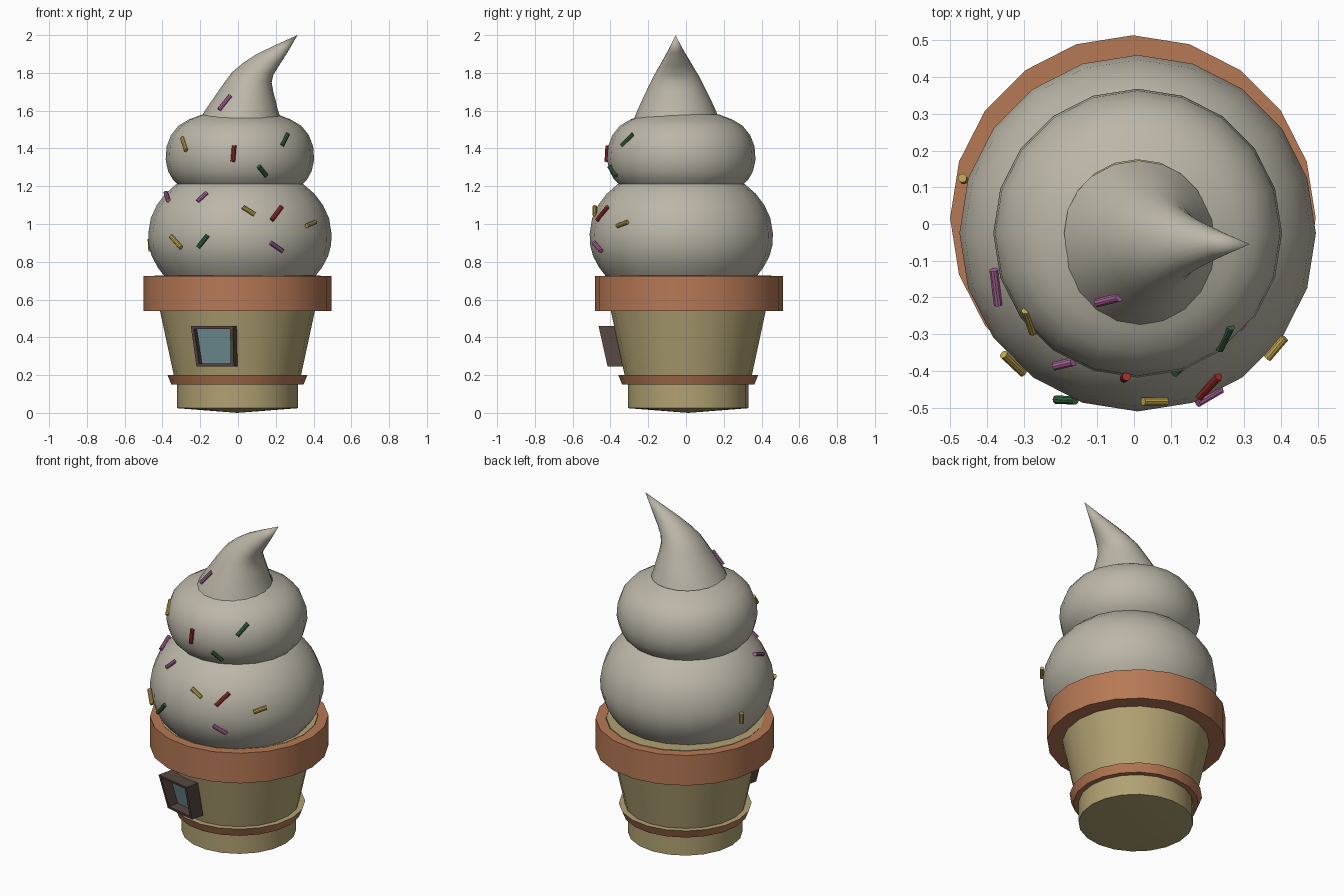
import bpy, bmesh, math
from mathutils import Vector

if "Cube" in bpy.data.objects:
    bpy.data.objects.remove(bpy.data.objects["Cube"])

SIDES = 20


def material(name, rgb):
    m = bpy.data.materials.new(name)
    m.diffuse_color = (*rgb, 1)
    m.use_nodes = True
    m.node_tree.nodes["Principled BSDF"].inputs["Base Color"].default_value = m.diffuse_color
    return m


CREAM = material("cream", (0.50, 0.47, 0.39))
TAN = material("wafer", (0.44, 0.36, 0.17))
BROWN = material("rim_brown", (0.47, 0.19, 0.09))
FRAME = material("frame_brown", (0.10, 0.065, 0.055))
GLASS = material("glass", (0.17, 0.29, 0.31))
COLORS = {"pink": material("pink", (0.45, 0.14, 0.36)),
          "yellow": material("yellow", (0.55, 0.40, 0.08)),
          "red": material("red", (0.38, 0.03, 0.03)),
          "green": material("green", (0.04, 0.14, 0.05))}


def finish(bm, name, *mats, recalc=True):
    if recalc:
        bmesh.ops.recalc_face_normals(bm, faces=bm.faces[:])
    me = bpy.data.meshes.new(name)
    bm.to_mesh(me)
    bm.free()
    for m in mats:
        me.materials.append(m)
    me.shade_smooth()
    me.set_sharp_from_angle(angle=math.radians(32))
    ob = bpy.data.objects.new(name, me)
    bpy.context.collection.objects.link(ob)
    return ob


def skin(bm, rings, closed=False):
    n = len(rings[0])
    pairs = list(zip(rings, rings[1:])) + ([(rings[-1], rings[0])] if closed else [])
    for a, b in pairs:
        for i in range(n):
            j = (i + 1) % n
            bm.faces.new((a[i], a[j], b[j], b[i]))
    bmesh.ops.remove_doubles(bm, verts=bm.verts[:], dist=1e-5)


def lathe(name, profile, center, mat, closed=False):
    bm = bmesh.new()
    rings = []
    for r, z in profile:
        rings.append([bm.verts.new((center[0] + r * math.sin(k * math.tau / SIDES),
                                    center[1] + r * math.cos(k * math.tau / SIDES), z))
                      for k in range(SIDES)])
    skin(bm, rings, closed)
    return finish(bm, name, mat)


# Wafer cone: foot, flared ring, cup and thick rim
C = (-0.003, 0.012)
lathe("cone_foot", [(0, 0), (0.32, 0.025), (0.32, 0.16)], C, TAN)
lathe("cone_ring", [(0.31, 0.15), (0.35, 0.15), (0.37, 0.2)], C, BROWN)
lathe("cone_cup", [(0.37, 0.2), (0.337, 0.2), (0.41, 0.54), (0.44, 0.68),
                   (0.44, 0.727), (0, 0.727)], C, TAN)
lathe("cone_rim", [(0.405, 0.54), (0.4975, 0.54), (0.4975, 0.725), (0.44, 0.725)],
      (-0.003, 0.016), BROWN, closed=True)

# Two ice cream swirls
S = (0.01, -0.025)
lathe("lower_scoop", [(0.40, 0.725), (0.435, 0.77), (0.467, 0.83), (0.483, 0.89),
                      (0.485, 0.95), (0.472, 1.03), (0.44, 1.10), (0.395, 1.16),
                      (0.335, 1.212), (0.28, 1.24)], S, CREAM)
lathe("upper_scoop", [(0.325, 1.205), (0.355, 1.235), (0.38, 1.28), (0.393, 1.34),
                      (0.388, 1.41), (0.365, 1.47), (0.325, 1.52), (0.27, 1.553),
                      (0.20, 1.58)], S, CREAM)

# Curled tip: tilted rings given by left point, right point and half depth
tip = [(-0.205, 1.55, 0.23, 1.55, 0.228), (-0.165, 1.615, 0.212, 1.60, 0.205),
       (-0.12, 1.68, 0.20, 1.65, 0.178), (-0.075, 1.745, 0.187, 1.70, 0.15),
       (-0.03, 1.805, 0.178, 1.75, 0.123), (0.03, 1.855, 0.187, 1.79, 0.096),
       (0.10, 1.90, 0.215, 1.835, 0.068), (0.20, 1.948, 0.26, 1.905, 0.035),
       (0.315, 2.0, 0.315, 2.0, 0.0)]
bm = bmesh.new()
rings = []
for xl, zl, xr, zr, d in tip:
    ring = []
    for k in range(SIDES):
        a = k * math.tau / SIDES
        t = (1 + math.sin(a)) / 2
        ring.append(bm.verts.new((xl + (xr - xl) * t, -0.055 + d * math.cos(a),
                                  zl + (zr - zl) * t + 0.013 * math.cos(a) * d / 0.228)))
    rings.append(ring)
skin(bm, rings)
finish(bm, "swirl_tip", CREAM)

# Serving window: deep frame with a recessed pane
bm = bmesh.new()
corners = [(-0.25, -0.415, 0.46), (-0.22, -0.368, 0.245),
           (-0.022, -0.415, 0.245), (-0.027, -0.463, 0.46)]
into = Vector((0.023, 0.095, 0))
front = [bm.verts.new(c) for c in corners]
back = [bm.verts.new(Vector(c) + into) for c in corners]
face = bm.faces.new(front)
bm.faces.new(back[::-1])
for i in range(4):
    j = (i + 1) % 4
    bm.faces.new((front[j], front[i], back[i], back[j]))
bm.normal_update()
bmesh.ops.inset_region(bm, faces=[face], thickness=0.023)
pane = bmesh.ops.extrude_discrete_faces(bm, faces=[face])["faces"][0]
bmesh.ops.translate(bm, verts=pane.verts[:], vec=into * 0.65)
pane.material_index = 1
finish(bm, "window", FRAME, GLASS, recalc=False)

# Sprinkles: colour and the two end points
sprinkles = [
    ("pink", (-0.10, -0.215, 1.605), (-0.04, -0.20, 1.68)),
    ("yellow", (-0.295, -0.235, 1.455), (-0.275, -0.295, 1.39)),
    ("red", (-0.02, -0.415, 1.415), (-0.027, -0.42, 1.33)),
    ("green", (0.233, -0.34, 1.415), (0.263, -0.28, 1.475)),
    ("green", (0.11, -0.405, 1.305), (0.15, -0.37, 1.255)),
    ("pink", (-0.215, -0.387, 1.12), (-0.165, -0.375, 1.165)),
    ("pink", (-0.382, -0.125, 1.165), (-0.37, -0.22, 1.125)),
    ("yellow", (0.025, -0.483, 1.09), (0.088, -0.483, 1.05)),
    ("red", (0.178, -0.47, 1.02), (0.23, -0.415, 1.09)),
    ("yellow", (0.363, -0.365, 0.99), (0.41, -0.31, 1.01)),
    ("yellow", (-0.355, -0.355, 0.935), (-0.302, -0.405, 0.875)),
    ("green", (-0.212, -0.478, 0.875), (-0.16, -0.48, 0.94)),
    ("pink", (0.173, -0.487, 0.90), (0.236, -0.45, 0.857)),
    ("yellow", (-0.467, 0.125, 0.92), (-0.463, 0.12, 0.855)),
]
for n, (color, a, b) in enumerate(sprinkles):
    a, b = Vector(a), Vector(b)
    bm = bmesh.new()
    bmesh.ops.create_cone(bm, cap_ends=True, segments=10, radius1=0.012,
                          radius2=0.012, depth=(b - a).length)
    ob = finish(bm, f"sprinkle_{n + 1}", COLORS[color])
    ob.location = (a + b) / 2
    ob.rotation_euler = (b - a).to_track_quat('Z', 'Y').to_euler()
